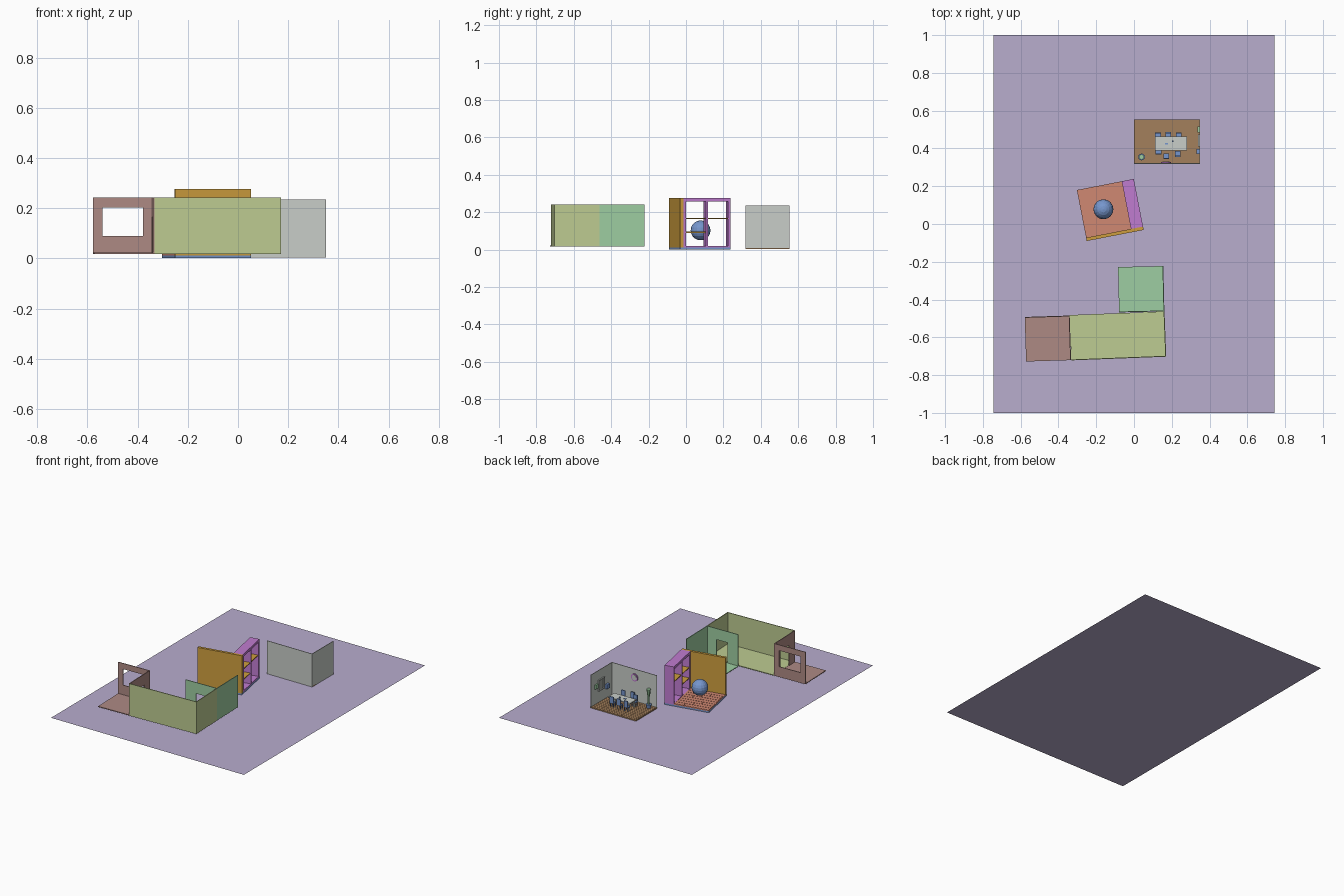
import bpy, bmesh, math
from mathutils import Matrix, Vector

if "Cube" in bpy.data.objects:
    bpy.data.objects.remove(bpy.data.objects["Cube"])


def lin(c):
    c /= 255
    return c / 12.92 if c < 0.04045 else ((c + 0.055) / 1.055) ** 2.4


def mat(name, r, g, b):
    m = bpy.data.materials.new(name)
    m.diffuse_color = (lin(r), lin(g), lin(b), 1)
    m.use_nodes = True
    m.node_tree.nodes["Principled BSDF"].inputs["Base Color"].default_value = m.diffuse_color
    return m


LAV = mat("lavender", 184, 173, 206)
WOOD = mat("wood_brown", 164, 128, 92)
GREY = mat("pale_grey", 200, 205, 200)
BLUE = mat("blue", 118, 150, 205)
ORANGE = mat("terracotta", 208, 136, 114)
MUST = mat("mustard", 206, 158, 62)
MAG = mat("orchid", 192, 124, 208)
ROSE = mat("dusty_rose", 174, 138, 132)
LIME = mat("yellow_green", 190, 204, 146)
GREEN = mat("soft_green", 158, 206, 162)


def finish(name, bm, material, M):
    me = bpy.data.meshes.new(name)
    bm.to_mesh(me)
    bm.free()
    me.materials.append(material)
    ob = bpy.data.objects.new(name, me)
    ob.matrix_world = M
    bpy.context.collection.objects.link(ob)
    return ob


def boxes(name, material, M, items):
    """One mesh made from boxes (x0, x1, y0, y1, z0, z1)."""
    bm = bmesh.new()
    for x0, x1, y0, y1, z0, z1 in items:
        T = Matrix.Translation(((x0 + x1) / 2, (y0 + y1) / 2, (z0 + z1) / 2))
        S = Matrix.Diagonal((x1 - x0, y1 - y0, z1 - z0, 1))
        bmesh.ops.create_cube(bm, size=1, matrix=T @ S)
    return finish(name, bm, material, M)


def cone(name, material, M, loc, r1, r2, h, axis="Z", n=12):
    bm = bmesh.new()
    R = Matrix.Rotation(math.pi / 2, 4, "X") if axis == "Y" else Matrix()
    bmesh.ops.create_cone(bm, cap_ends=True, segments=n, radius1=r1, radius2=r2,
                          depth=h, matrix=Matrix.Translation(loc) @ R)
    return finish(name, bm, material, M)


def holed(a0, a1, z0, z1, hole=None):
    """Rectangles (a0, a1, z0, z1) of a wall around an opening."""
    if not hole:
        return [(a0, a1, z0, z1)]
    h0, h1, b, t = hole
    r = [(a0, h0, z0, z1), (h1, a1, z0, z1), (h0, h1, t, z1)]
    if b > z0 + 0.001:
        r.append((h0, h1, z0, b))
    return r


def wall_x(name, material, M, x0, x1, y, t, z0, z1, hole=None):
    boxes(name, material, M, [(a, b, y, y + t, c, d) for a, b, c, d in holed(x0, x1, z0, z1, hole)])


def wall_y(name, material, M, y0, y1, x, t, z0, z1, hole=None):
    boxes(name, material, M, [(x, x + t, a, b, c, d) for a, b, c, d in holed(y0, y1, z0, z1, hole)])


def planks(name, material, M, x0, x1, y0, y1, z0, z1, rows, gap):
    """Staggered floor boards on a thin bed of the same colour."""
    items = [(x0, x1, y0, y1, z0, z1 - 0.002)]
    w = (y1 - y0) / rows
    for i in range(rows):
        ya, yb = y0 + i * w + gap / 2, y0 + (i + 1) * w - gap / 2
        cuts = [0, 0.33, 0.72, 1] if i % 2 else [0, 0.52, 1]
        for a, b in zip(cuts, cuts[1:]):
            items.append((x0 + (x1 - x0) * a + gap / 2, x0 + (x1 - x0) * b - gap / 2,
                          ya, yb, z1 - 0.002, z1))
    boxes(name, material, M, items)


def place(x, y, deg):
    return Matrix.Translation((x, y, 0)) @ Matrix.Rotation(math.radians(deg), 4, "Z")


I = Matrix()
# ground sheet
bm = bmesh.new()
bmesh.ops.create_grid(bm, x_segments=1, y_segments=1, size=1, matrix=Matrix.Diagonal((0.745, 1, 1, 1)))
finish("ground_sheet", bm, LAV, I)

# --- three joined rooms, slightly turned and lifted ---
Z0, Z1, T = 0.018, 0.242, 0.005
A = place(-0.571, -0.728, 1.8)
boxes("rose_floor", ROSE, A, [(0, 0.238, 0, 0.236, Z0, Z0 + T)])
wall_x("rose_window_wall", ROSE, A, 0, 0.238, 0.231, T, Z0, Z1, (0.038, 0.2, 0.09, 0.202))
wall_y("rose_door_wall", ROSE, A, 0, 0.236, 0.233, T, Z0, Z1, (0.07, 0.17, Z0 + T, 0.165))
B = place(-0.333, -0.722, 2.2)
boxes("lime_floor", LIME, B, [(0.001, 0.504, 0, 0.24, Z0, Z0 + T)])
wall_x("lime_front_wall", LIME, B, 0.001, 0.504, 0, T, Z0, Z1)
wall_y("lime_side_wall", LIME, B, 0, 0.24, 0.499, T, Z0, Z1)
C = place(-0.079, -0.468, 1.3)
boxes("green_floor", GREEN, C, [(0, 0.24, 0, 0.24, Z0, Z0 + T)])
wall_x("green_door_wall", GREEN, C, 0, 0.24, 0, T, Z0, Z1, (0.08, 0.165, Z0 + T, 0.165))
wall_y("green_side_wall", GREEN, C, 0, 0.24, 0.235, T, Z0, Z1)

# --- corner set with open shelving and ball ---
D = place(-0.25, -0.09, 11.0)
W, L, H = 0.307, 0.275, 0.276
boxes("base_slab", BLUE, D, [(0, W, 0, L, 0.002, 0.012)])
planks("terracotta_boards", ORANGE, D, 0, 0.242, 0.018, L, 0.012, 0.02, 8, 0.003)
boxes("mustard_wall", MUST, D, [(0, W, 0, 0.018, 0.012, H)])
X, t = 0.242, 0.013
boxes("shelf_frame", MAG, D, [
    (X, W, 0.018, L, 0.012, 0.02), (X, W, 0.018, L, H - 0.018, H),
    (X, W, 0.018, 0.018 + t, 0.02, H - 0.018), (X, W, L - t, L, 0.02, H - 0.018),
    (X, W, 0.14, 0.14 + t, 0.02, H - 0.018)])
boxes("shelf_boards", MUST, D, [
    (X + 0.004, W - 0.004, 0.031, 0.14, 0.163, 0.169), (X + 0.004, W - 0.004, 0.153, L - t, 0.163, 0.169),
    (X + 0.004, W - 0.004, 0.031, 0.14, 0.09, 0.096)])
bm = bmesh.new()
bmesh.ops.create_uvsphere(bm, u_segments=16, v_segments=10, radius=0.053)
finish("ball", bm, BLUE, Matrix.Translation((-0.162, 0.078, 0.103)))

# --- dining room ---
planks("wood_boards", WOOD, I, 0, 0.35, 0.32, 0.553, 0.004, 0.012, 12, 0.002)
wall_x("dining_front_wall", GREY, I, 0, 0.35, 0.318, 0.004, 0.004, 0.235)
wall_y("dining_side_wall", GREY, I, 0.318, 0.553, 0.346, 0.004, 0.004, 0.235)
F = 0.012
# table with legs
boxes("table", GREY, I, [(0.11, 0.28, 0.39, 0.462, 0.058, 0.065)] + [
    (x, x + 0.008, y, y + 0.008, F, 0.058) for x in (0.118, 0.264) for y in (0.396, 0.448)])
boxes("table_things", BLUE, I, [(0.165, 0.18, 0.42, 0.43, 0.065, 0.069), (0.2, 0.208, 0.435, 0.443, 0.065, 0.077)])


def chair(i, x, y, s):
    # s points from the seat towards the backrest
    w, yb = 0.015, y + s * 0.013
    boxes("chair_%d" % i, BLUE, I, [
        (x - w, x + w, y - 0.014, y + 0.014, 0.038, 0.044),
        (x - w, x + w, yb - 0.003, yb + 0.003, 0.044, 0.085)] + [
        (x + a - 0.002, x + a + 0.002, y + b - 0.002, y + b + 0.002, F, 0.038)
        for a in (-0.012, 0.012) for b in (-0.011, 0.011)])


for i, (x, y, s) in enumerate([(0.127, 0.468, 1), (0.182, 0.47, 1), (0.237, 0.468, 1),
                               (0.13, 0.384, -1), (0.17, 0.36, -1), (0.232, 0.372, -1)]):
    chair(i, x, y, s)

# clock on the front wall
cone("clock_rim", MAG, I, (0.17, 0.325, 0.178), 0.026, 0.026, 0.006, "Y", 16)
cone("clock_face", GREY, I, (0.17, 0.329, 0.178), 0.018, 0.018, 0.002, "Y", 16)
# potted plant in the corner
P = (0.04, 0.355)
cone("plant_pot", BLUE, I, (*P, F + 0.013), 0.013, 0.018, 0.026)
cone("plant_stem", GREEN, I, (*P, 0.065), 0.006, 0.006, 0.06, n=8)
cone("plant_top", GREEN, I, (*P, 0.118), 0.008, 0.014, 0.05, n=8)
# window frame and wall cabinets on the side wall
x0, x1 = 0.339, 0.346
boxes("window_frame", GREY, I, [
    (x0, x1, 0.41, 0.475, 0.165, 0.17), (x0, x1, 0.41, 0.475, 0.09, 0.095),
    (x0, x1, 0.41, 0.415, 0.095, 0.165), (x0, x1, 0.47, 0.475, 0.095, 0.165),
    (x0, x1, 0.44, 0.444, 0.095, 0.165)])
boxes("wall_box_green", GREEN, I, [(0.336, 0.346, 0.485, 0.515, 0.12, 0.15)])
boxes("wall_box_blue", BLUE, I, [(0.33, 0.346, 0.37, 0.398, 0.08, 0.11)])
